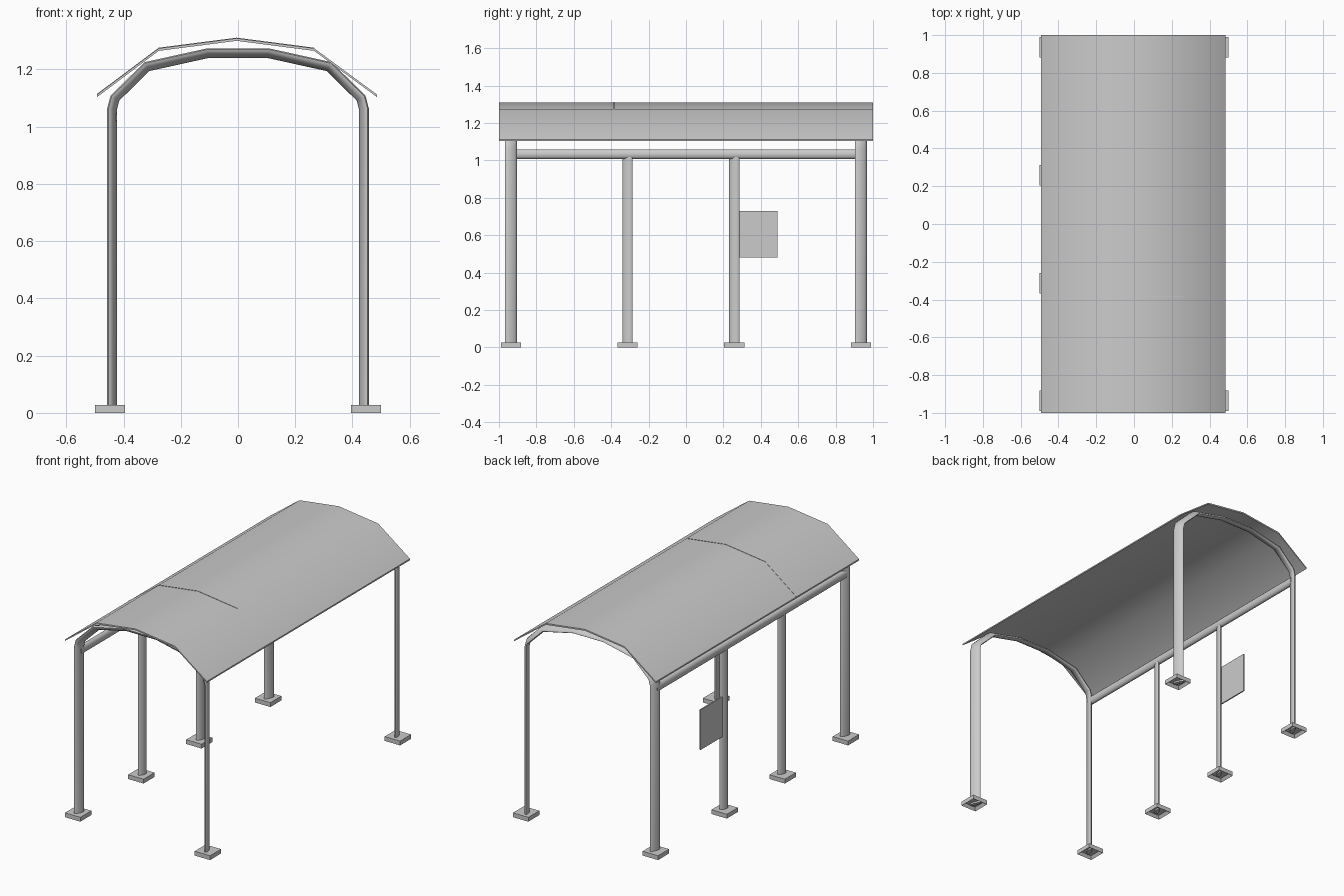
import bpy, bmesh, math
from mathutils import Vector

cube = bpy.data.objects.get("Cube")
if cube:
    bpy.data.objects.remove(cube, do_unlink=True)

grey = bpy.data.materials.new("light_grey")
grey.use_nodes = True
grey.diffuse_color = (0.6, 0.6, 0.6, 1)
grey.node_tree.nodes["Principled BSDF"].inputs["Base Color"].default_value = (0.6, 0.6, 0.6, 1)


def finish(name, bm, angle):
    bmesh.ops.recalc_face_normals(bm, faces=bm.faces)
    mesh = bpy.data.meshes.new(name)
    bm.to_mesh(mesh)
    bm.free()
    mesh.materials.append(grey)
    obj = bpy.data.objects.new(name, mesh)
    bpy.context.collection.objects.link(obj)
    bpy.ops.object.select_all(action='DESELECT')
    obj.select_set(True)
    bpy.context.view_layer.objects.active = obj
    bpy.ops.object.shade_smooth_by_angle(angle=math.radians(angle))
    return obj


def oval(long, short, tilt, sides=12):
    """Tilted oval section as (outward, sideways) pairs."""
    c, s = math.cos(tilt), math.sin(tilt)
    ring = []
    for i in range(sides):
        a = math.tau * i / sides
        u, v = short * math.cos(a), long * math.sin(a)
        ring.append((u * c + v * s, v * c - u * s))
    return ring


def sweep(name, path, section, side):
    """Sweep a section along a flat path; side is the direction across the path."""
    bm = bmesh.new()
    path, side = [Vector(p) for p in path], Vector(side)
    rings = []
    for i, p in enumerate(path):
        before = (p - path[i - 1]).normalized() if i else None
        after = (path[i + 1] - p).normalized() if i + 1 < len(path) else None
        t = ((before or after) + (after or before)).normalized()
        out = side.cross(t)
        stretch = 1 / t.dot(after or before)
        rings.append([bm.verts.new(p + out * u * stretch + side * v) for u, v in section])
    n = len(section)
    for a, b in zip(rings, rings[1:]):
        for i in range(n):
            bm.faces.new((a[i], a[(i + 1) % n], b[(i + 1) % n], b[i]))
    bm.faces.new(rings[0])
    bm.faces.new(rings[-1])
    return finish(name, bm, 50)


def box(name, centre, size, hollow=False):
    bm = bmesh.new()
    bmesh.ops.create_cube(bm, size=1)
    for v in bm.verts:
        v.co = Vector(c + s * k for c, s, k in zip(centre, size, v.co))
    if hollow:
        # recess the underside
        under = min(bm.faces, key=lambda f: f.calc_center_median().z)
        bmesh.ops.inset_region(bm, faces=[under], thickness=0.018)
        for v in under.verts:
            v.co.z += 0.018
    return finish(name, bm, 30)


def ribbon(name, points, y0, y1, thick):
    """Thin sheet following a profile in x and z, running from y0 to y1."""
    bm = bmesh.new()
    rows = [[bm.verts.new((x, y, z + dz)) for x, z in points]
            for y, dz in ((y0, 0), (y1, 0), (y1, -thick), (y0, -thick))]
    for k in range(4):
        a, b = rows[k], rows[(k + 1) % 4]
        for i in range(len(points) - 1):
            bm.faces.new((a[i], a[i + 1], b[i + 1], b[i]))
    for end in (0, -1):
        bm.faces.new([r[end] for r in rows])
    return finish(name, bm, 35)


post_x, hoop_y = 0.44, 0.935
tube = oval(0.034, 0.0128, math.radians(22))

# end hoops: two posts joined by a bent arch
half = [(post_x, 0.008), (post_x, 1.062), (0.43, 1.1), (0.318, 1.21), (0.105, 1.257)]
arch = [(-x, z) for x, z in half] + half[::-1]
for name, y in (("front_hoop", -hoop_y), ("back_hoop", hoop_y)):
    sweep(name, [(x, y, z) for x, z in arch], tube, (0, 1, 0))
    for side, x in (("left", 0.447), ("right", -0.447)):
        box(f"{name}_{side}_foot", (x, y, 0.0135), (0.106, 0.108, 0.027), True)

# middle posts on one side only
slim = oval(0.029, 0.0125, math.radians(22))
for name, y in (("front", -0.313), ("back", 0.258)):
    sweep(f"{name}_middle_post", [(-post_x, y, 0.008), (-post_x, y, 1.04)], slim, (0, 1, 0))
    box(f"{name}_middle_foot", (-0.447, y, 0.0135), (0.106, 0.108, 0.027), True)

# rail tying that side together
sweep("side_rail", [(-post_x, -hoop_y, 1.033), (-post_x, hoop_y, 1.033)],
      oval(0.0265, 0.018, 0), (0, 0, 1))

# curved roof sheet with a fine raised seam
roof = [(-0.492, 1.113), (-0.277, 1.274), (-0.005, 1.309), (0.266, 1.274), (0.485, 1.113)]
ribbon("roof", roof, -1, 1, 0.009)
ribbon("roof_seam", [(x, z + 0.002) for x, z in roof[:4]], -0.387, -0.383, 0.004)

# notice board beside the back middle post
box("notice_board", (-post_x, 0.377, 0.605), (0.008, 0.224, 0.25))
